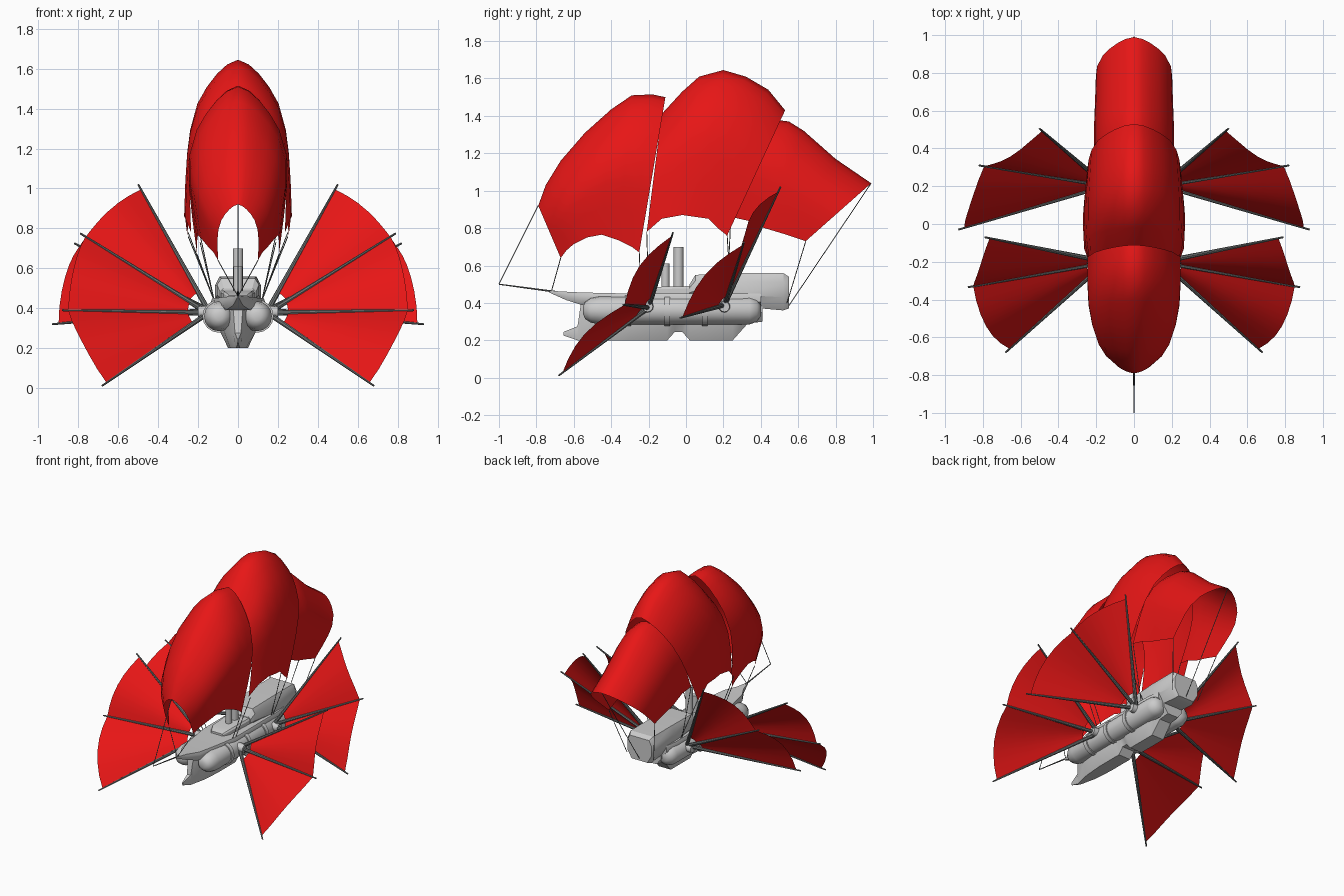
import bpy, bmesh, math
from mathutils import Vector as V

if "Cube" in bpy.data.objects:
    bpy.data.objects.remove(bpy.data.objects["Cube"])

red = bpy.data.materials.new("red_cloth")
red.diffuse_color = (0.8, 0.008, 0.008, 1)
red.use_nodes = True
red.node_tree.nodes["Principled BSDF"].inputs["Base Color"].default_value = red.diffuse_color
dark = bpy.data.materials.new("dark_spar")
dark.diffuse_color = (0.16, 0.17, 0.17, 1)
dark.use_nodes = True
dark.node_tree.nodes["Principled BSDF"].inputs["Base Color"].default_value = dark.diffuse_color


def finish(name, bm, mat=None, angle=35, solid=True):
    if solid:
        bmesh.ops.recalc_face_normals(bm, faces=bm.faces[:])
    me = bpy.data.meshes.new(name)
    bm.to_mesh(me)
    bm.free()
    ob = bpy.data.objects.new(name, me)
    bpy.context.collection.objects.link(ob)
    me.polygons.foreach_set("use_smooth", [True] * len(me.polygons))
    me.set_sharp_from_angle(angle=math.radians(angle))
    if mat:
        me.materials.append(mat)
    return ob


def skin(name, rows, closed=False, mat=None, angle=35):
    """Surface through rows of points; closed rows make a capped solid."""
    bm = bmesh.new()
    g = [[bm.verts.new(p) for p in r] for r in rows]
    n = len(g[0])
    for a, b in zip(g, g[1:]):
        for j in range(n if closed else n - 1):
            k = (j + 1) % n
            bm.faces.new((a[j], a[k], b[k], b[j]))
    if closed:
        bm.faces.new(g[0])
        bm.faces.new(g[-1])
    return finish(name, bm, mat, angle, True)


def rod(name, a, b, r1, r2=None, mat=None, sides=8):
    a, b = V(a), V(b)
    bm = bmesh.new()
    bmesh.ops.create_cone(bm, cap_ends=True, segments=sides, radius1=r1,
                          radius2=r1 if r2 is None else r2, depth=(b - a).length)
    bm.transform((b - a).to_track_quat('Z', 'Y').to_matrix().to_4x4())
    bmesh.ops.translate(bm, verts=bm.verts[:], vec=(a + b) / 2)
    return finish(name, bm, mat)


def body(name, stations, top, bottom):
    """Loft along y; station = (y, half width, low z, high z)."""
    rows = []
    for y, w, lo, hi in stations:
        h = hi - lo
        half = [(w * bottom, lo), (w, lo + h * .35), (w, hi - h * .25), (w * top, hi)]
        rows.append([(x, y, z) for x, z in half] + [(-x, y, z) for x, z in half[::-1]])
    return skin(name, rows, True, angle=30)


# Hull, deck and cabin
body("lower_hull", [(-.655, .003, .225, .245), (-.58, .015, .2, .275), (-.56, .025, .2, .41),
                    (-.45, .07, .2, .44), (-.3, .09, .2, .44), (-.1, .09, .2, .44),
                    (-.06, .09, .245, .44), (-.02, .09, .245, .44), (.02, .09, .2, .44),
                    (.25, .09, .2, .44), (.33, .085, .29, .44), (.41, .08, .3, .44)], 1, .55)
body("deck", [(-.73, .003, .455, .465), (-.64, .03, .415, .46), (-.56, .075, .39, .456),
              (-.4, .105, .39, .452), (-.22, .135, .39, .45), (.3, .135, .39, .45),
              (.4, .12, .38, .45)], .95, .8)
body("cabin", [(.02, .09, .43, .5), (.05, .105, .42, .55), (.3, .115, .38, .56),
               (.52, .115, .36, .56), (.55, .1, .37, .54)], .8, .65)
body("funnel_base", [(-.25, .05, .44, .465), (-.2, .075, .44, .485), (.03, .085, .44, .49)], .9, 1)
rod("tall_funnel", (0, -.04, .46), (0, -.04, .7), .026, sides=16)
rod("short_funnel", (0, -.11, .46), (0, -.11, .61), .022, sides=16)

# Side pods with bands, and spar hubs
for s, side in ((1, "left"), (-1, "right")):
    prof = [(-.55, .02), (-.54, .045), (-.51, .065), (-.46, .075), (.34, .075), (.38, .06), (.4, .03)]
    ring = [(math.cos(i * math.pi / 8), math.sin(i * math.pi / 8)) for i in range(16)]
    skin(side + "_pod", [[(s * .095 + r * c, y, .36 + r * d) for c, d in ring] for y, r in prof],
         True, angle=50)
    for y in (-.31, -.1, .1):
        rod(side + "_pod_band", (s * .095, y - .015, .36), (s * .095, y + .015, .36), .083, sides=16)
    for y in (-.205, .205):
        rod(side + "_hub", (s * .1, y, .38), (s * .2, y, .38), .038, .028, sides=12)

# Canopy sails: station = (top y, top z, edge y, edge z, half width)
ARCH = ((0, 0), (.22, .03), (.43, .09), (.64, .175), (.83, .28), (.98, .45), (1.02, .6), (1.02, .78), (1, 1))


def canopy(name, stations, edge):
    rows = []
    for i, (yt, zt, yb, zb, w) in enumerate(stations):
        half = []
        for x, t in ARCH:
            k = 1 + (edge - 1) * max(0, (t - .5) * 2) * (i > 0)
            half.append((w * x * k, yt + (yb - yt) * t, zt + (zb - zt) * t))
        rows.append([(-x, y, z) for x, y, z in half[:0:-1]] + half)
    return skin(name, rows, mat=red, angle=60)


canopy("front_canopy", [(-.79, .92, -.67, .64, .1), (-.75, 1.03, -.64, .68, .15),
                        (-.67, 1.16, -.6, .715, .19), (-.54, 1.31, -.53, .75, .225),
                        (-.4, 1.435, -.45, .765, .245), (-.29, 1.51, -.36, .735, .25),
                        (-.18, 1.515, -.29, .7, .25), (-.11, 1.5, -.25, .67, .25)], .82)
canopy("middle_canopy", [(-.13, 1.41, -.21, .78, .235), (-.02, 1.53, -.13, .85, .24),
                         (.07, 1.61, -.02, .87, .245), (.2, 1.645, .05, .86, .245),
                         (.32, 1.61, .12, .85, .24), (.44, 1.54, .17, .8, .235),
                         (.53, 1.43, .22, .76, .23)], 1.1)
canopy("rear_canopy", [(.47, 1.38, .24, .86, .21), (.55, 1.37, .33, .84, .21),
                       (.63, 1.32, .42, .8, .21), (.8, 1.17, .52, .77, .205),
                       (.99, 1.04, .64, .73, .2)], .95)

# Fan sails: three tapered spars with billowing cloth between them
fans = {"front": ((.15, -.2, .375), ((.79, -.07, .775), (.88, -.335, .39), (.68, -.68, .012))),
        "rear": ((.15, .205, .39), ((.5, .505, 1.02), (.82, .31, .725), (.93, -.03, .32)))}
for s, side in ((1, "left"), (-1, "right")):
    for end, (hub, tips) in fans.items():
        m = V((s, 1, 1))
        c = V(hub) * m
        tip = [V(t) * m for t in tips]
        for t in tip:
            rod(f"{side}_{end}_spar", c, t, .014, .005, dark)
        for a, b in zip(tip, tip[1:]):
            rows = []
            for i in range(7):
                f = i / 6
                da, db = a - c, b - c
                d = da.normalized().slerp(db.normalized(), f)
                d *= da.length * (1 - f) + db.length * f
                bow = math.sin(math.pi * f)
                rows.append([c + d * r * (1 - .03 * bow) + V((0, -.045, .025)) * bow * r
                             for r in (.14, .35, .55, .75, .96)])
            skin(f"{side}_{end}_fan_sail", rows, mat=red, angle=60)

# Rigging
rod("bowsprit", (0, -.7, .46), (0, -1, .5), .005, .003, dark)
lines = [((0, -1, .5), (0, -.79, .92)), ((0, .54, .37), (0, .99, 1.04))]
for s in (1, -1):
    lines += [((0, -.72, .46), (s * .1, -.67, .64)), ((s * .12, -.24, .44), (s * .205, -.25, .67)),
              ((s * .12, -.2, .44), (s * .25, -.21, .78)), ((s * .12, .24, .44), (s * .25, .22, .76)),
              ((s * .12, .22, .44), (s * .21, .24, .86)), ((s * .11, .54, .4), (s * .19, .64, .73))]
for a, b in lines:
    rod("rigging_line", a, b, .0025, mat=dark, sides=5)
